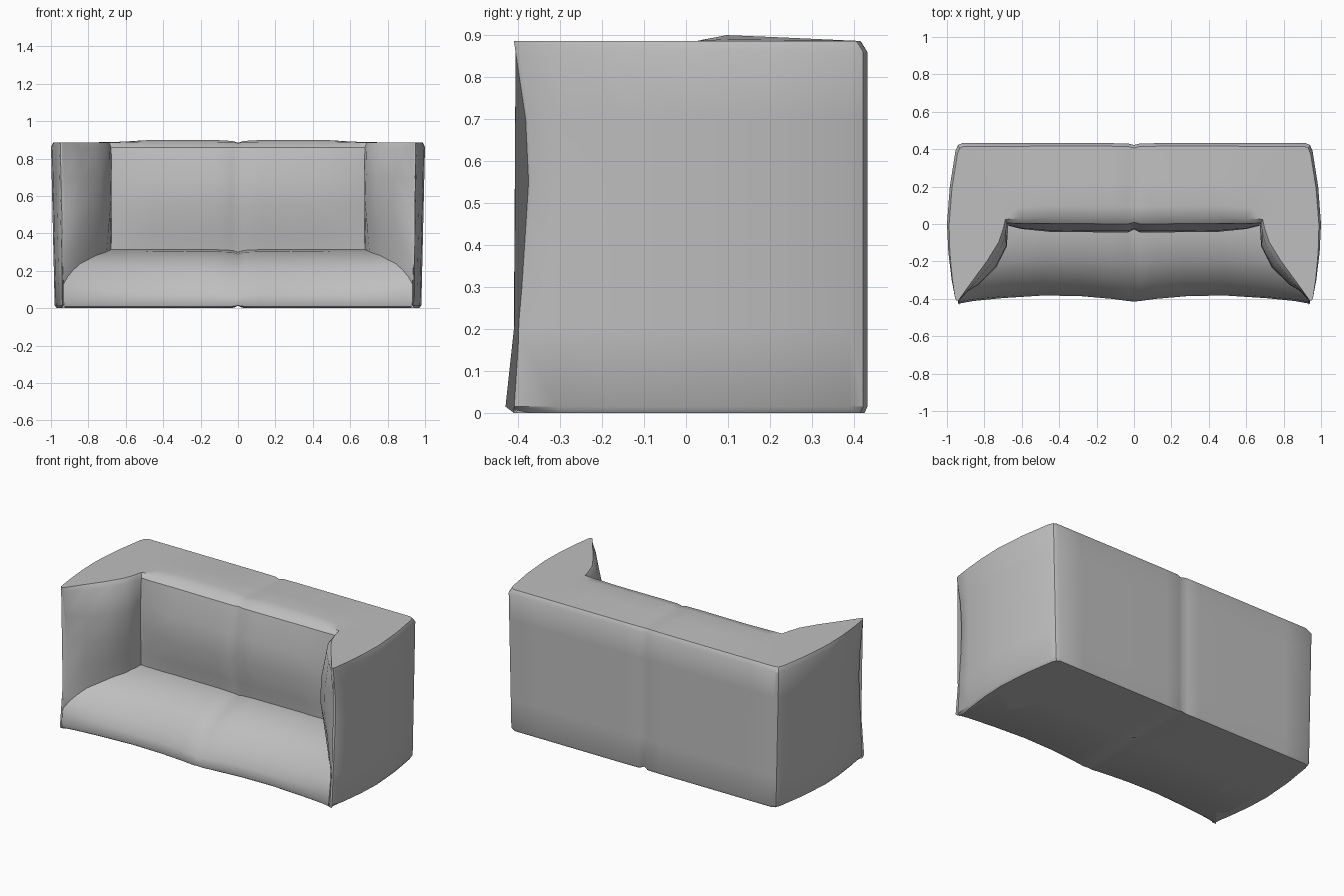
import bpy
import bmesh
import math
from mathutils import Vector

old = bpy.data.objects.get("Cube")
if old:
    bpy.data.objects.remove(old, do_unlink=True)

fabric = bpy.data.materials.new("grey_fabric")
fabric.use_nodes = True
GREY = (0.52, 0.52, 0.52, 1)
fabric.diffuse_color = GREY
fabric.node_tree.nodes["Principled BSDF"].inputs["Base Color"].default_value = GREY


def half_loft(name, sections):
    """Skin closed rings from the centre seam outwards, cap the end, mirror."""
    bm = bmesh.new()
    rings = [[bm.verts.new(p) for p in s] for s in sections]
    for a, b in zip(rings, rings[1:]):
        for k in range(len(a)):
            n = (k + 1) % len(a)
            bm.faces.new((a[k], a[n], b[n], b[k]))
    bm.faces.new(rings[-1])
    bmesh.ops.remove_doubles(bm, verts=bm.verts, dist=0.0005)
    bmesh.ops.recalc_face_normals(bm, faces=bm.faces)
    mesh = bpy.data.meshes.new(name)
    bm.to_mesh(mesh)
    bm.free()
    mesh.materials.append(fabric)
    obj = bpy.data.objects.new(name, mesh)
    bpy.context.collection.objects.link(obj)
    mirror = obj.modifiers.new("mirror", "MIRROR")
    mirror.use_clip = True
    bpy.ops.object.select_all(action="DESELECT")
    obj.select_set(True)
    bpy.context.view_layer.objects.active = obj
    bpy.ops.object.shade_smooth_by_angle(angle=math.radians(35))


# Back and arms: one wall section swept round the U-shaped plan.
HEIGHTS = (0.015, 0.2, 0.4, 0.55, 0.7, 0.86)
TIP = (-0.02, 0.0, 0.025, 0.035, 0.028, 0.004)      # front edge bow
BULGE = (0.0, 0.1, 0.6, 1.0, 0.9, 0.35)             # padding on inner face
CROWN = ((0.04, 0), (0.5, 0.6), (0.83, 1), (0.97, 0.2))


def wall(outer, inner, puff, crown, tip=0, seam=0):
    o, i, puff = Vector(outer), Vector(inner), Vector(puff)
    shrink = lambda z: 0.98 + 0.023 * z
    ring = [(o.x * 0.97, o.y * 0.985 + tip * 0.005, seam)]
    for z, t in zip(HEIGHTS, TIP):
        ring.append((o.x * shrink(z), o.y + t * tip, max(z, seam + 0.005)))
    for f, c in CROWN:
        p = o.lerp(i, f)
        ring.append((p.x, p.y, 0.886 + crown * c - seam * 0.3))
    for z, t, b in reversed(list(zip(HEIGHTS, TIP, BULGE))):
        p = i + puff * b
        ring.append((p.x, p.y + t * tip, max(z, seam + 0.005)))
    ring.append((i.x, i.y, seam))
    return ring


half_loft("back_and_arms", [
    wall((0, 0.422), (0, 0.03), (0, -0.06), 0.002, seam=0.012),
    wall((0.03, 0.43), (0.03, 0.025), (0, -0.07), 0.008),
    wall((0.12, 0.432), (0.12, 0.025), (0, -0.07), 0.013),
    wall((0.45, 0.432), (0.45, 0.028), (0, -0.07), 0.014),
    wall((0.75, 0.432), (0.6, 0.018), (0, -0.045), 0.004),
    wall((0.92, 0.432), (0.68, 0.012), (-0.005, -0.02), 0),
    wall((0.942, 0.422), (0.68, 0.012), (-0.005, -0.02), 0),
    wall((0.955, 0.39), (0.68, 0.012), (-0.005, -0.02), 0),
    wall((0.985, 0.2), (0.69, -0.03), (-0.015, -0.015), 0),
    wall((1.0, 0.0), (0.715, -0.1), (-0.035, -0.02), 0),
    wall((0.993, -0.15), (0.78, -0.2), (-0.045, -0.03), 0),
    wall((0.975, -0.3), (0.865, -0.31), (-0.035, -0.025), 0, tip=0.3),
    wall((0.957, -0.4), (0.935, -0.405), (-0.01, 0), 0, tip=0.9),
    wall((0.95, -0.41), (0.942, -0.41), (0, 0), 0, tip=1),
])


# Seat: a rolled cushion profile that runs from the back down to the floor.
SEAT = ((0, 0.31), (0.12, 0.313), (0.33, 0.303), (0.56, 0.27), (0.76, 0.215),
        (0.91, 0.13), (0.98, 0.075), (1, 0.035), (0.985, 0.01), (0.95, 0))


def cushion(x, front, dip=0, lip=0):
    ring = [(x, 0.05, dip)]
    for t, z in SEAT:
        rise = lip * t if 0.05 < z < 0.3 else 0
        ring.append((x, 0.05 + (front - 0.05) * t,
                     max(z + rise - dip * (z > 0.05), dip)))
    return ring


half_loft("seat", [
    cushion(0, -0.415, dip=0.014),
    cushion(0.03, -0.412, dip=0.004),
    cushion(0.12, -0.4),
    cushion(0.28, -0.386),
    cushion(0.48, -0.382),
    cushion(0.7, -0.396, lip=0.01),
    cushion(0.86, -0.412, lip=0.03),
    cushion(0.932, -0.425, lip=0.045),
])
